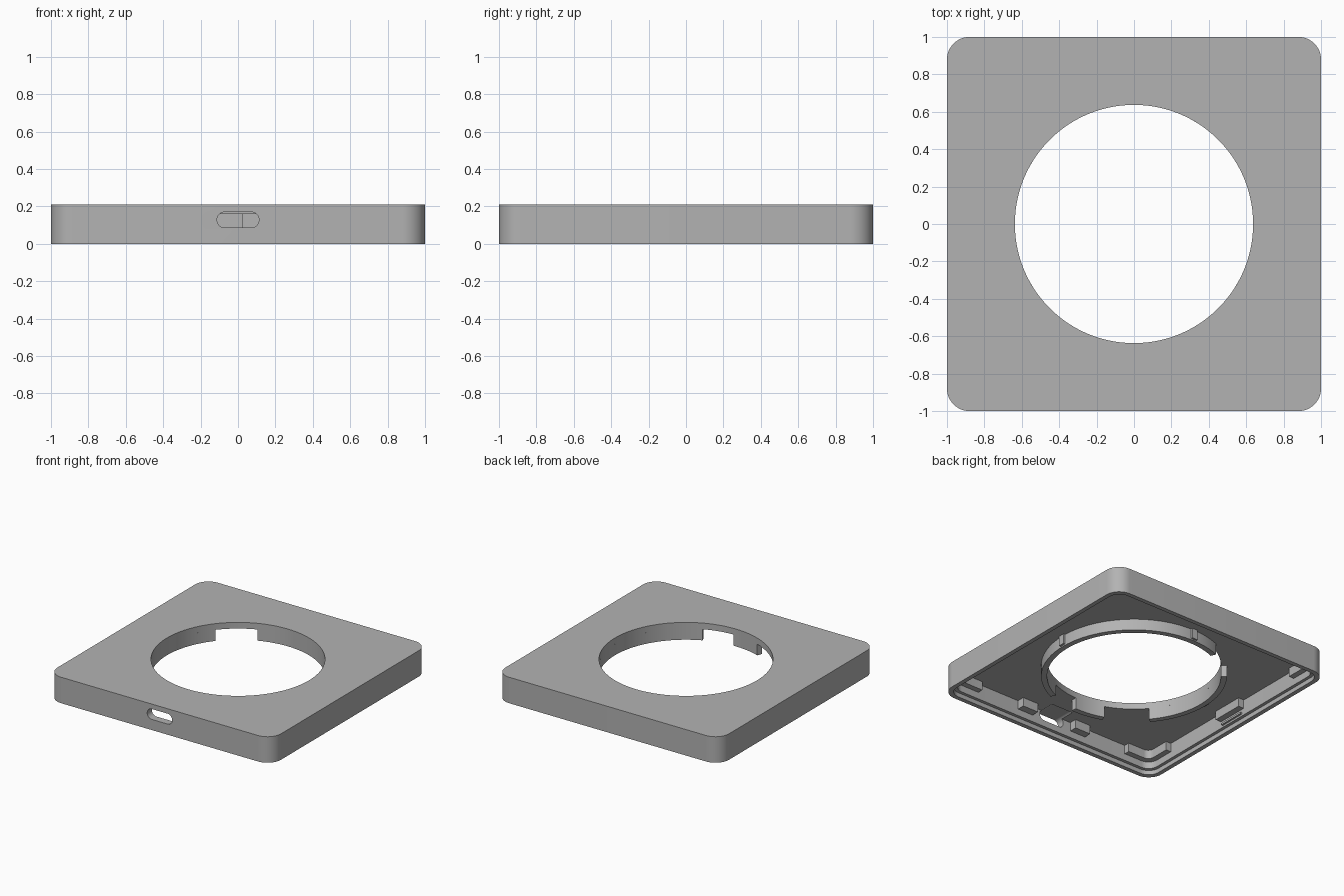
import bpy
from math import sin, cos, pi, radians

cube = bpy.data.objects.get("Cube")
if cube:
    bpy.data.objects.remove(cube, do_unlink=True)

grey = bpy.data.materials.new("plain_grey")
grey.use_nodes = True
colour = (0.45, 0.45, 0.45, 1)
grey.diffuse_color = colour
grey.node_tree.nodes["Principled BSDF"].inputs["Base Color"].default_value = colour

HEIGHT, ROOF = 0.21, 0.16          # overall height, underside of the top plate
HOLE, COLLAR, RIM = 0.637, 0.68, 0.07


def arc(r, a, b, steps, cx=0, cy=0):
    """Points along an arc, angles in degrees."""
    return [(cx + r * cos(radians(a + (b - a) * i / steps)),
             cy + r * sin(radians(a + (b - a) * i / steps))) for i in range(steps + 1)]


def rounded_rect(hx, hy, r, steps=12):
    pts = []
    for k, (sx, sy) in enumerate([(1, 1), (-1, 1), (-1, -1), (1, -1)]):
        pts += arc(r, 90 * k, 90 * k + 90, steps, sx * (hx - r), sy * (hy - r))
    return pts


def prism(name, pts, z0, z1):
    """Extrude a closed counter-clockwise outline from z0 to z1."""
    n = len(pts)
    verts = [(x, y, z) for z in (z0, z1) for x, y in pts]
    faces = [tuple(reversed(range(n))), tuple(range(n, 2 * n))]
    faces += [(i, (i + 1) % n, n + (i + 1) % n, n + i) for i in range(n)]
    mesh = bpy.data.meshes.new(name)
    mesh.from_pydata(verts, [], faces)
    mesh.materials.append(grey)
    obj = bpy.data.objects.new(name, mesh)
    bpy.context.collection.objects.link(obj)
    return obj


def activate(obj):
    bpy.ops.object.select_all(action="DESELECT")
    obj.select_set(True)
    bpy.context.view_layer.objects.active = obj


def smooth(obj):
    activate(obj)
    bpy.ops.object.shade_smooth_by_angle(angle=radians(30))


def cut(obj, cutter):
    mod = obj.modifiers.new("cut", "BOOLEAN")
    mod.operation, mod.solver, mod.object = "DIFFERENCE", "EXACT", cutter
    activate(obj)
    bpy.ops.object.modifier_apply(modifier=mod.name)
    bpy.data.objects.remove(cutter, do_unlink=True)


def box(name, x0, x1, y0, y1, z0, z1):
    return prism(name, [(x0, y0), (x1, y0), (x1, y1), (x0, y1)], z0, z1)


# Hollow square cover with a stepped lower edge, round opening and port slot
cover = prism("cover", rounded_rect(1, 1, 0.12), 0, HEIGHT)
cut(cover, prism("cavity", rounded_rect(0.94, 0.94, 0.08), -0.1, ROOF))
cut(cover, prism("lid_recess", rounded_rect(0.965, 0.965, 0.095), -0.1, 0.035))
cut(cover, prism("opening", arc(HOLE, 0, 360, 128)[:-1], -0.1, 0.4))
slot = prism("port_slot", rounded_rect(0.112, 0.042, 0.0415), -0.15, 0.15)
slot.rotation_euler = (pi / 2, 0, 0)
slot.location = (0, -0.97, 0.128)
bpy.context.view_layer.update()
cut(cover, slot)
smooth(cover)

# Collar around the opening, broken by three gaps
for i, (a, b) in enumerate([(-66, 112), (140, 220), (250, 272)]):
    steps = max(6, int((b - a) / 2.8))
    ring = arc(COLLAR, a, b, steps) + arc(HOLE, b, a, steps)
    smooth(prism(f"collar_{i + 1}", ring, RIM, ROOF))

# Small ribs on the outside of the collar
for i, a in enumerate((0, 90, 180)):
    rib = box(f"collar_rib_{i + 1}", COLLAR - 0.02, COLLAR + 0.015, -0.025, 0.025, 0.08, ROOF)
    rib.rotation_euler.z = radians(a)

# Curved support ledges in the four corners
ledge = ([(0.945, 0.7)] + arc(0.085, 0, 90, 8, 0.86, 0.86) + [(0.7, 0.945), (0.7, 0.895)]
         + arc(0.05, 90, 0, 8, 0.845, 0.845) + [(0.895, 0.7)])
for i in range(4):
    obj = prism(f"corner_ledge_{i + 1}", ledge, 0.09, ROOF)
    obj.rotation_euler.z = i * pi / 2
    smooth(obj)

# Stops either side of the port
for side, s in (("left", 1), ("right", -1)):
    box(f"port_stop_{side}", s * 0.25 - 0.07, s * 0.25 + 0.07, -0.945, -0.88, 0.09, ROOF)

# Wall stops with a snap ridge below, on the other three walls
for i in range(3):
    stop = box(f"wall_stop_{i + 1}", 0.89, 0.945, -0.13, 0.13, 0.09, ROOF)
    ridge = box(f"snap_ridge_{i + 1}", 0.925, 0.945, -0.11, 0.11, 0.05, 0.065)
    for obj in (stop, ridge):
        obj.rotation_euler.z = i * pi / 2
